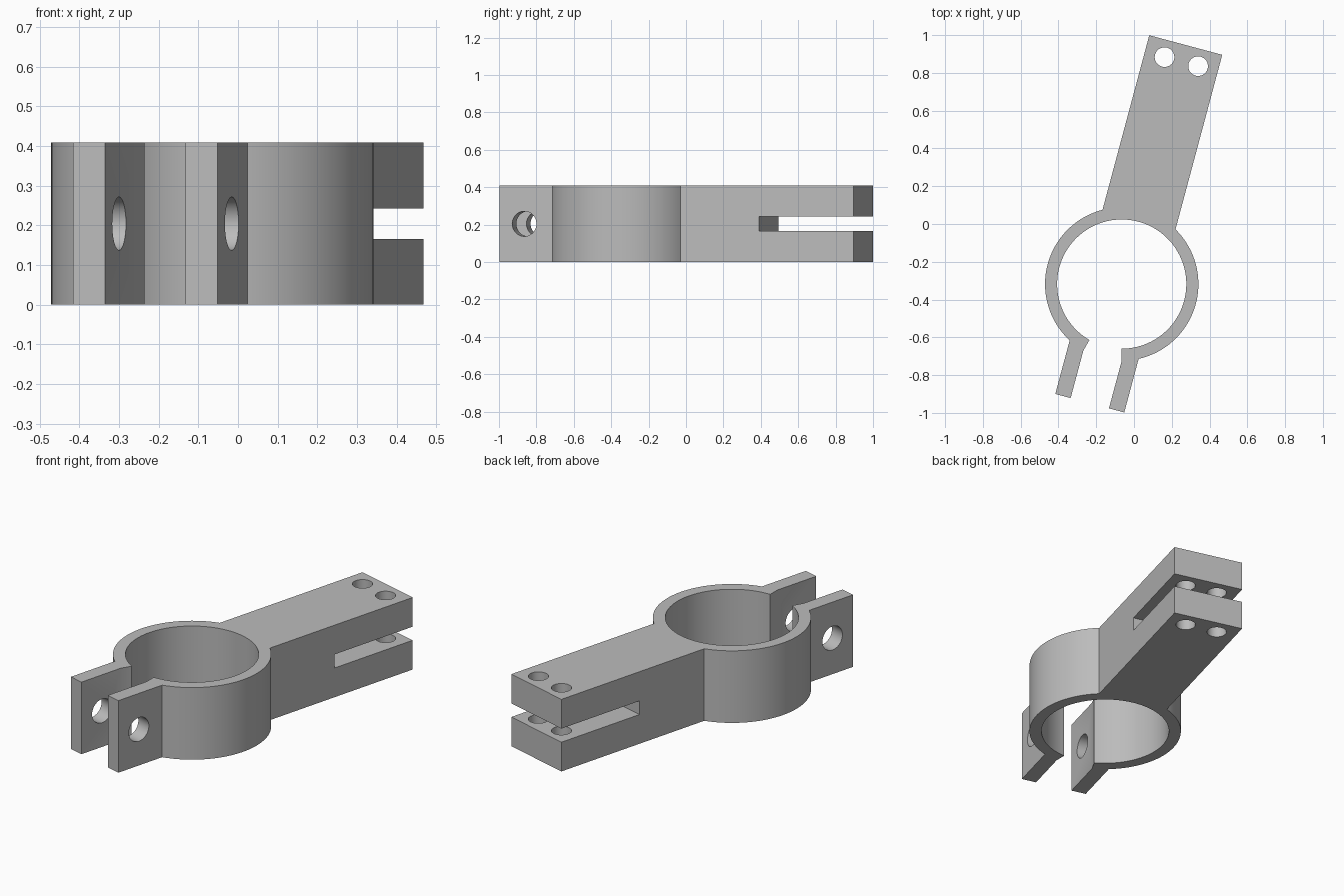
import bpy, bmesh
from math import sin, cos, acos, pi, radians
from mathutils import Matrix, Vector

if "Cube" in bpy.data.objects:
    bpy.data.objects.remove(bpy.data.objects["Cube"], do_unlink=True)

HEIGHT = 0.408
R_OUT, R_IN = 0.406, 0.342
ARM_HALF, ARM_END = 0.2, 1.31
LUG_IN, LUG_OUT, LUG_END = 0.105, 0.189, -0.653
GAP = radians(15)
MID = HEIGHT / 2

grey = bpy.data.materials.new("plain grey")
grey.use_nodes = True
grey.diffuse_color = (0.5, 0.5, 0.5, 1)
grey.node_tree.nodes["Principled BSDF"].inputs["Base Color"].default_value = (0.5, 0.5, 0.5, 1)


def arc(radius, start, end, steps):
    angles = [start + (end - start) * i / steps for i in range(steps + 1)]
    return [(radius * cos(a), radius * sin(a)) for a in angles]


def make_object(name, bm):
    bmesh.ops.recalc_face_normals(bm, faces=bm.faces)
    mesh = bpy.data.meshes.new(name)
    bm.to_mesh(mesh)
    bm.free()
    mesh.materials.append(grey)
    obj = bpy.data.objects.new(name, mesh)
    bpy.context.collection.objects.link(obj)
    return obj


def drill(name, radius, depth, centre, rotation=Matrix()):
    bm = bmesh.new()
    bmesh.ops.create_cone(bm, cap_ends=True, segments=48, radius1=radius, radius2=radius,
                          depth=depth, matrix=Matrix.Translation(centre) @ rotation)
    return make_object(name, bm)


# Outline of the clamp: split ring, arm and two lugs, with the arm along +y
arm_angle = acos(ARM_HALF / R_OUT)
lug_angle = acos(LUG_OUT / R_OUT)
right_side = [(LUG_IN, -R_OUT * cos(GAP)), (LUG_IN, LUG_END), (LUG_OUT, LUG_END)]
right_side += arc(R_OUT, -lug_angle, arm_angle, 48)
right_side.append((ARM_HALF, ARM_END))
left_side = [(-x, y) for x, y in reversed(right_side)]
bore = arc(R_IN, 1.5 * pi - GAP, GAP - pi / 2, 96)

bm = bmesh.new()
base = bm.faces.new([bm.verts.new((x, y, 0)) for x, y in right_side + left_side + bore])
top = bmesh.ops.extrude_face_region(bm, geom=[base])["geom"]
bmesh.ops.translate(bm, vec=(0, 0, HEIGHT),
                    verts=[v for v in top if isinstance(v, bmesh.types.BMVert)])
clamp = make_object("pipe_clamp", bm)

# Cutters: fork slot, two pin holes and the bolt hole through both lugs
bm = bmesh.new()
bmesh.ops.create_cube(bm, size=1, matrix=Matrix.Translation((0, 1.287, MID))
                      @ Matrix.Diagonal((1, 1, 0.077, 1)))
cutters = [make_object("slot_cutter", bm)]
for side in (-1, 1):
    cutters.append(drill("pin_hole_cutter", 0.052, 1, Vector((side * 0.092, 1.219, MID))))
cutters.append(drill("bolt_hole_cutter", 0.067, 1, Vector((0, -0.515, MID)),
                     Matrix.Rotation(pi / 2, 4, "Y")))

bpy.ops.object.select_all(action="DESELECT")
clamp.select_set(True)
bpy.context.view_layer.objects.active = clamp
for cutter in cutters:
    cutter.hide_render = True
    mod = clamp.modifiers.new("cut", "BOOLEAN")
    mod.operation = "DIFFERENCE"
    mod.solver = "EXACT"
    mod.object = cutter
    bpy.ops.object.modifier_apply(modifier=mod.name)
for cutter in cutters:
    bpy.data.objects.remove(cutter, do_unlink=True)

# Turn the clamp to its resting angle and centre it
clamp.data.transform(Matrix.Translation((-0.065, -0.318, 0)) @ Matrix.Rotation(radians(-15), 4, "Z"))
bpy.ops.object.shade_smooth_by_angle(angle=radians(30))
